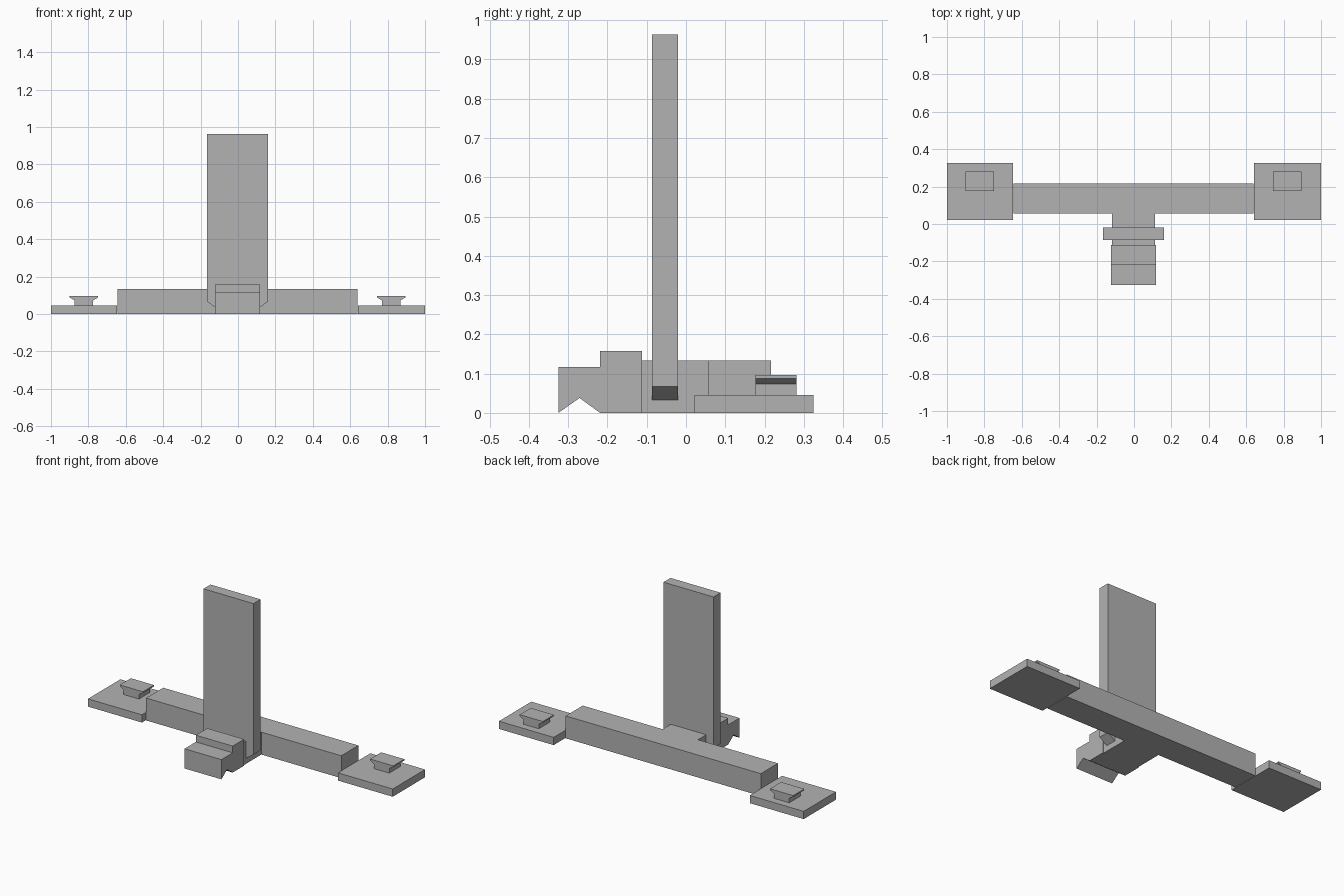
import bpy
import bmesh

cube = bpy.data.objects.get("Cube")
if cube:
    bpy.data.objects.remove(cube, do_unlink=True)

grey = bpy.data.materials.new("plain grey")
grey.use_nodes = True
COLOUR = (0.45, 0.45, 0.45, 1)
grey.diffuse_color = COLOUR
grey.node_tree.nodes["Principled BSDF"].inputs["Base Color"].default_value = COLOUR

MID = -0.0025  # centre line of the middle parts


def prism(name, profile, axis, start, end):
    """Extrude a profile along x (points are y, z) or along y (points are x, z)."""
    bm = bmesh.new()
    place = (lambda a, b: (start, a, b)) if axis == "x" else (lambda a, b: (a, start, b))
    face = bm.faces.new([bm.verts.new(place(a, b)) for a, b in profile])
    extruded = bmesh.ops.extrude_face_region(bm, geom=[face])["geom"]
    moved = [v for v in extruded if isinstance(v, bmesh.types.BMVert)]
    step = end - start
    bmesh.ops.translate(bm, verts=moved, vec=(step, 0, 0) if axis == "x" else (0, step, 0))
    bmesh.ops.recalc_face_normals(bm, faces=bm.faces)
    mesh = bpy.data.meshes.new(name)
    bm.to_mesh(mesh)
    bm.free()
    mesh.materials.append(grey)
    obj = bpy.data.objects.new(name, mesh)
    bpy.context.collection.objects.link(obj)
    return obj


def box(name, x0, x1, y0, y1, z0, z1):
    return prism(name, [(y0, z0), (y1, z0), (y1, z1), (y0, z1)], "x", x0, x1)


def symmetric(half, centre):
    """Complete a right-hand half profile, listed bottom to top."""
    return [(centre + x, z) for x, z in half] + [(centre - x, z) for x, z in reversed(half)]


# T-shaped base: cross bar and neck
box("cross_bar", -0.643, 0.638, 0.057, 0.217, 0, 0.133)
box("neck", MID - 0.116, MID + 0.116, -0.112, 0.057, 0, 0.133)

# Stepped front block with a notch underneath
block = [(-0.325, 0), (-0.271, 0.038), (-0.219, 0), (-0.112, 0),
         (-0.112, 0.157), (-0.219, 0.157), (-0.219, 0.117), (-0.325, 0.117)]
prism("front_block", block, "x", MID - 0.121, MID + 0.121)

# Upright board with chamfered lower corners
board = [(0.116, 0.033), (0.164, 0.067), (0.164, 0.963)]
prism("upright_board", symmetric(board, MID), "y", -0.086, -0.02)

# End pads, each with a flared peg
peg = [(0.05, 0.046), (0.05, 0.073), (0.076, 0.088), (0.076, 0.096)]
for side, inner, outer, centre in (("right", -0.646, -1, -0.824), ("left", 0.641, 1, 0.819)):
    box(side + "_pad", inner, outer, 0.022, 0.325, 0, 0.046)
    prism(side + "_peg", symmetric(peg, centre), "y", 0.177, 0.281)
